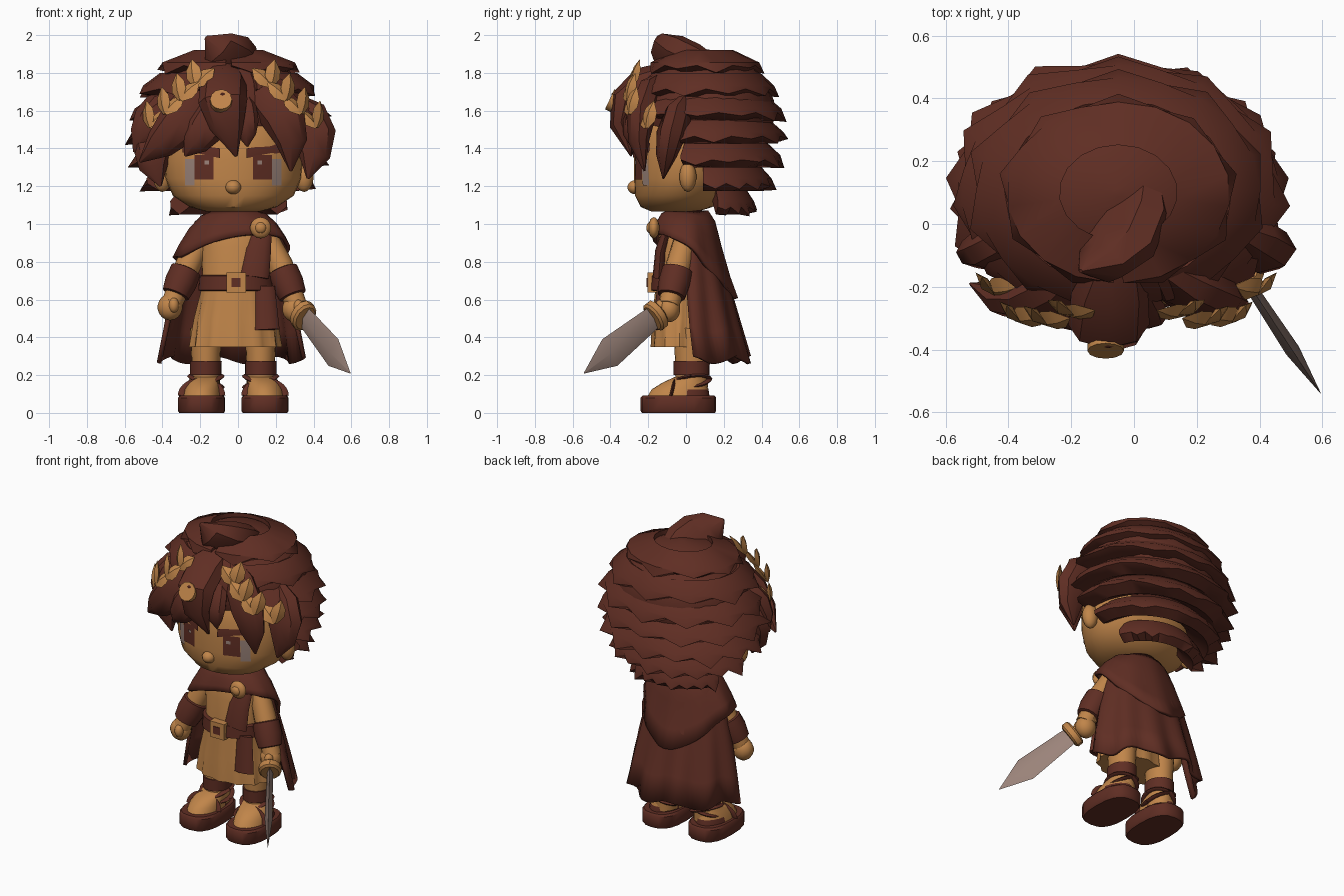
import bpy, bmesh, math, random
from math import sin, cos, pi, sqrt, radians
from mathutils import Vector
from mathutils.bvhtree import BVHTree

random.seed(4)
if "Cube" in bpy.data.objects:
    bpy.data.objects.remove(bpy.data.objects["Cube"])


def material(name, rgb):
    m = bpy.data.materials.new(name)
    m.use_nodes = True
    m.diffuse_color = (*rgb, 1)
    m.node_tree.nodes["Principled BSDF"].inputs["Base Color"].default_value = (*rgb, 1)
    return m


BROWN = material("dark red brown", (.115, .027, .017))
TAN = material("warm tan", (.53, .235, .068))
STEEL = material("warm grey", (.33, .23, .195))
MID = -.025


def build(name, verts, faces, mats, rule=None, angle=40):
    bm = bmesh.new()
    points = [bm.verts.new(v) for v in verts]
    for face in faces:
        bm.faces.new([points[i] for i in face])
    bmesh.ops.recalc_face_normals(bm, faces=bm.faces)
    for face in bm.faces:
        face.smooth = True
        if rule:
            face.material_index = rule(face.calc_center_median())
    mesh = bpy.data.meshes.new(name)
    bm.to_mesh(mesh)
    bm.free()
    for m in mats if isinstance(mats, tuple) else (mats,):
        mesh.materials.append(m)
    mesh.set_sharp_from_angle(angle=radians(angle))
    ob = bpy.data.objects.new(name, mesh)
    bpy.context.collection.objects.link(ob)
    return ob


def loft(name, rings, mats, closed=True, cap=True, **options):
    n = len(rings[0])
    faces = []
    for start in range(0, n * (len(rings) - 1), n):
        for i in range(n if closed else n - 1):
            j = (i + 1) % n
            faces.append((start + i, start + j, start + n + j, start + n + i))
    if closed and cap:
        last = n * (len(rings) - 1)
        faces += [tuple(range(n)), tuple(range(last, last + n))]
    return build(name, [v for r in rings for v in r], faces, mats, **options)


def ring(x, y, z, rx, ry, n=20, power=1, wave=0):
    out = []
    for i in range(n):
        a = 2 * pi * i / n
        c, s, w = cos(a), sin(a), 1 + wave * cos(a * n / 4)
        out.append(Vector((x + w * rx * math.copysign(abs(c) ** power, c),
                           y + w * ry * math.copysign(abs(s) ** power, s), z)))
    return out


def tube(name, centres, radii, mats, n=8, flat=1, ref=(0, -1, 0), **options):
    centres = [Vector(c) for c in centres]
    rings = []
    for i, (centre, radius) in enumerate(zip(centres, radii)):
        d = (centres[min(i + 1, len(centres) - 1)] - centres[max(i - 1, 0)]).normalized()
        out = (Vector(ref) - d * d.dot(Vector(ref))).normalized()
        side = d.cross(out)
        angles = [2 * pi * k / n for k in range(n)]
        rings.append([centre + radius * (side * cos(a) + out * flat * sin(a)) for a in angles])
    return loft(name, rings, mats, **options)


def ball(name, centre, size, mat, n=12):
    x, y, z = centre
    angles = [pi * (i + .1) / 9.2 for i in range(10)]
    return loft(name, [ring(x, y, z - size[2] * cos(t), size[0] * sin(t), size[1] * sin(t), n)
                       for t in angles], mat, angle=60)


def thicken(ob, thickness):
    mod = ob.modifiers.new("thickness", "SOLIDIFY")
    mod.thickness = thickness
    mod.offset = 0


# Head, nose, ears and neck
head = loft("head", [ring(MID, y, z, rx, ry, 32) for y, z, rx, ry in (
    (-.06, 1.065, .14, .12), (-.05, 1.09, .23, .19), (-.03, 1.15, .32, .24), (-.01, 1.24, .36, .265),
    (0, 1.34, .37, .275), (0, 1.45, .36, .27), (0, 1.56, .32, .23), (0, 1.66, .2, .15))], TAN)
ball("nose", (MID, -.265, 1.195), (.042, .045, .038), TAN)
loft("neck", [ring(-.01, 0, z, .07, .07) for z in (1, 1.1)], TAN)
tree = BVHTree.FromPolygons([v.co for v in head.data.vertices], [p.vertices for p in head.data.polygons])


def face_plate(name, x, z, width, height, mat, slope=0, lift=.007):
    # Four-sided plate laid on the front of the head
    verts = []
    for u, v in ((0, 0), (-1, -1), (1, -1), (1, 1), (-1, 1)):
        px, pz = x + u * width / 2, z + v * height / 2 + u * slope
        hit = tree.ray_cast(Vector((px, -2, pz)), Vector((0, 1, 0)))[0]
        verts.append((px, hit.y - lift, pz))
    build(name, verts, [(0, i, i % 4 + 1) for i in range(1, 5)], mat)


for s, side in ((1, "left"), (-1, "right")):
    ball(side + "_ear", (MID + s * .375, .01, 1.25), (.05, .045, .08), TAN)
    face_plate(side + "_eye_iris", MID + s * .155, 1.3, .1, .13, BROWN)
    face_plate(side + "_eye_white", MID + s * .23, 1.275, .05, .14, STEEL)
    face_plate(side + "_eye_glint", MID + s * .14, 1.325, .025, .02, STEEL, lift=.012)
    face_plate(side + "_eyebrow", MID + s * .17, 1.39, .2, .05, BROWN, s * .015, .012)

# Hair: a rounded core with overlapping jagged layers
ball("hair_core", (-.05, .1, 1.6), (.43, .37, .325), BROWN, 24)


def hair_layer(name, top, bottom, rx, half, n, inner):
    rings = []
    for i in range(2 * n + 1):
        a = pi / 2 + half * (i / n - 1)
        jut, rise = random.uniform(-.02, .025), random.uniform(-.02, .02)
        edge = (1.02 + jut, bottom + .02 + rise) if i % 2 else (.94, bottom + .05)
        profile = [(.5, top - .06), (inner, top), (.95, (top + bottom) / 2), edge,
                   (.8, bottom + .01), (.6, bottom + .06)]
        rings.append([Vector((-.05 + rx * k * cos(a), .1 + .81 * rx * k * sin(a), z)) for k, z in profile])
    loft(name, rings, BROWN, angle=45)


names = ("crown", "upper", "temple", "widest", "ear_level", "lower", "nape")
for i, name in enumerate(names):
    top = 1.92 - .12 * i
    bottom = top - .13 - .005 * i
    width = .54 * sqrt(1 - ((bottom - 1.43) / .5) ** 2)
    hair_layer(name + "_hair", top, bottom, width, 3.1 - .3 * i, 9, .76 if i else .5)

# Loose locks, each bent through its middle point
for name, start, middle, end, radius in (
        ("top_curl", (.03, .2, 1.8), (-.05, -.06, 1.88), (-.17, -.15, 1.99), .15),
        ("centre_fringe", (-.05, -.04, 1.84), (-.08, -.32, 1.65), (-.01, -.29, 1.36), .13),
        ("right_fringe", (-.12, -.1, 1.78), (-.31, -.24, 1.53), (-.52, -.19, 1.33), .12),
        ("right_inner_fringe", (-.08, -.2, 1.68), (-.18, -.28, 1.5), (-.28, -.27, 1.36), .1),
        ("right_outer_lock", (-.34, 0, 1.68), (-.45, -.08, 1.54), (-.55, -.08, 1.38), .11),
        ("right_side_lock", (-.36, 0, 1.6), (-.45, -.07, 1.4), (-.41, -.1, 1.2), .11),
        ("left_fringe", (.02, -.1, 1.78), (.24, -.24, 1.57), (.28, -.22, 1.28), .12),
        ("left_inner_fringe", (.02, -.2, 1.7), (.04, -.29, 1.54), (.05, -.29, 1.41), .07),
        ("left_outer_lock", (.28, 0, 1.66), (.4, -.08, 1.47), (.37, -.12, 1.24), .12)):
    start, middle, end = Vector(start), Vector(middle), Vector(end)
    handle = 2 * middle - (start + end) / 2
    path = [start.lerp(handle, t).lerp(handle.lerp(end, t), t) for t in (0, .25, .5, .75, 1)]
    tube(name, path, [radius * k for k in (.4, .95, 1, .7, .06)], BROWN, 8, .65, angle=38)
tube("fringe_badge", [(-.09, -.34, 1.63), (-.09, -.404, 1.66)], (.06, .058), TAN, 12)

# Laurel wreath, a pair of leaves at each step of the stem
for s, side in ((1, "left"), (-1, "right")):
    for i, y in enumerate((-.285, -.31, -.3, -.21)):
        dx = .2 + .08 * i
        base = Vector((MID + s * dx, y, 1.73 - .073 * i))
        for row, reach in (("inner", (-.1 * s, .01, .095)), ("outer", (.02 * s, .04, .14))):
            path = [base + Vector(reach) * t for t in (0, .35, .65, 1)]
            tube(f"{side}_{row}_leaf", path, (.015, .046, .042, .003), TAN, 4, .38, (s * dx, -.35, .1), angle=20)

# Tunic with pleated skirt, belt, buckle and sash
loft("tunic", [ring(MID / 2, -.035, z, rx, ry, 48, 1, wave) for z, rx, ry, wave in (
    (.35, .235, .145, .05), (.5, .215, .14, .03), (.68, .175, .125, 0),
    (.88, .18, .12, 0), (.97, .16, .1, 0), (1.03, .08, .08, 0))], TAN)
loft("belt", [ring(-.01, -.035, z, r, r - .045, 28) for z, r in ((.645, .185), (.65, .2), (.725, .195), (.73, .18))], BROWN)
for name, half, front, mat in (("buckle", .052, -.205, TAN), ("buckle_centre", .024, -.209, BROWN)):
    corners = [(-half, -half), (half, -half), (half, half), (-half, half)]
    loft(name, [[Vector((-.01 + u, y, .69 + v)) for u, v in corners] for y in (front, -.15)], mat)
tube("chest_sash", [(.13, -.1, .98), (.105, -.135, .86), (.085, -.145, .72)], (.05, .07, .08), BROWN, 12, .4)
tube("hanging_sash", [(.14, -.13, .67), (.15, -.15, .44)], (.055, .07), BROWN, 10, .42)

# Cape with folds
rings = []
for step in range(8):
    t = (step / 7) ** 1.5
    rx, ry, start = .13 + .24 * sqrt(t), .1 + .21 * t, -.2 + .26 * t
    arc = []
    for i in range(41):
        a = start + (pi - 2 * start) * i / 40
        fold = 1 + .05 * t * sin(11 * a)
        arc.append(Vector((-.035 + rx * fold * cos(a), .02 + ry * fold * sin(a),
                           1.05 - .77 * t + .02 * t * cos(7 * a))))
    rings.append(arc)
thicken(loft("cape", rings, BROWN, closed=False), .02)

# Drape over the shoulders, pointed behind and pinned by a brooch
rings = []
for t in (0, .12, .4, .75, 1):
    row = []
    for i in range(40):
        a = 2 * pi * i / 40
        back = max(0, sin(a)) ** 2
        hem = .825 + .12 * max(0, cos(a + radians(60))) - .22 * back
        fold = 1 + .025 * t * sin(9 * a)
        rx, ry = .1 + .2 * sqrt(t), .1 + .08 * t ** .4 + .07 * back * t * t
        row.append(Vector((-.02 - .015 * t + rx * fold * cos(a), .01 + ry * fold * sin(a), 1.065 + (hem - 1.065) * t)))
    rings.append(row)
thicken(loft("shoulder_drape", rings, BROWN, cap=False, angle=50), .02)
ball("brooch", (.12, -.17, .98), (.056, .03, .056), TAN)
ball("brooch_boss", (.12, -.19, .98), (.03, .02, .03), TAN)

# Arms, bracers and hands
for side, shoulder, elbow, wrist in (("left", (.15, 0, .93), (.225, -.04, .78), (.31, -.09, .57)),
                                     ("right", (-.19, 0, .93), (-.265, -.03, .78), (-.35, -.08, .58))):
    tube(side + "_arm", (shoulder, elbow, wrist), (.06, .068, .055), TAN, 12)
    elbow, wrist = Vector(elbow), Vector(wrist)
    path = [elbow.lerp(wrist, t) for t in (.1, .12, .45, .76, .78)]
    tube(side + "_bracer", path, (.07, .082, .085, .074, .06), BROWN, 14)
    ball(side + "_hand", wrist + Vector((-.01, 0, -.02)), (.066, .06, .07), TAN)
    ball(side + "_thumb", wrist + Vector((.01, -.045, -.01)), (.028, .03, .04), TAN)

# Sword in the left hand
hilt, tip = Vector((.345, -.16, .515)), Vector((.595, -.54, .21))
for name, steps, radii, mat, sides, flat in (
        ("sword_blade", (0, .1, .64, 1), (.06, .065, .085, .002), STEEL, 4, .28),
        ("sword_guard", (-.05, -.03, .03, .05), (.07, .085, .085, .07), TAN, 12, .8),
        ("sword_grip", (-.3, 0), (.03, .03), TAN, 8, 1)):
    tube(name, [hilt.lerp(tip, t) for t in steps], radii, mat, sides, flat, (.84, .55, 0), angle=35)

# Legs and sandals
for s, side in ((1, "left"), (-1, "right")):
    x, foot_x = MID + s * .145, MID + s * .168
    loft(side + "_leg", [ring(x, .03, z, r, r + .012) for z, r in (
        (.1, .072), (.2, .075), (.2, .083), (.275, .084), (.275, .076), (.45, .085))], (TAN, BROWN),
        rule=lambda c: int(.199 < c.z < .276))
    loft(side + "_sole", [ring(foot_x, -.04, z, r, r + .075, 20, .75) for z, r in (
        (0, .118), (.01, .125), (.08, .125), (.092, .115))], BROWN)
    loft(side + "_foot", [ring(foot_x - s * inset, inset * 3 - .04, z, rx, ry, 24) for inset, z, rx, ry in (
        (0, .085, .1, .165), (.003, .125, .095, .15), (.01, .16, .085, .115), (.02, .19, .078, .08))],
        (TAN, BROWN), rule=lambda c: int(c.z < .125 and c.y > 0))
    # Crossed straps around the ankle and one over the toes
    turn = [2 * pi * i / 20 for i in range(21)]
    for name, tilt in (("inner", .03), ("outer", -.03)):
        path = [(x + .08 * cos(a), .025 + .095 * sin(a), .165 + s * tilt * cos(a) + .015 * sin(a)) for a in turn]
        tube(f"{side}_{name}_ankle_strap", path, [.02] * 21, BROWN, 6, .5, (0, 0, 1), angle=60)
    path = [(foot_x + .1 * cos(a / 2), -.08 + .02 * sin(a / 2), .09 + .07 * sin(a / 2)) for a in turn]
    tube(side + "_toe_strap", path, [.026] * 21, BROWN, 6, .35, angle=60)
